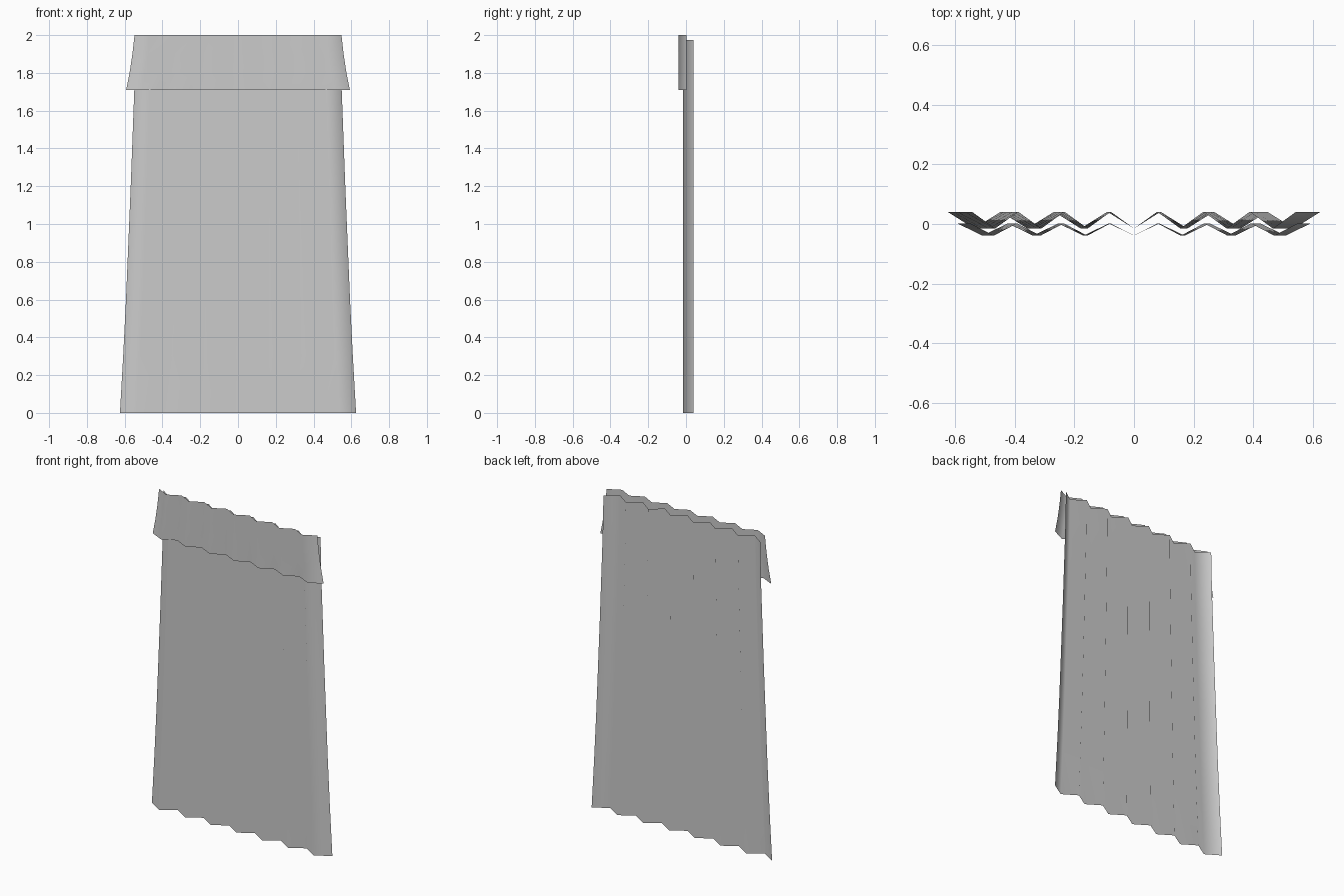
import bpy, bmesh

if "Cube" in bpy.data.objects:
    bpy.data.objects.remove(bpy.data.objects["Cube"])

FOLDS = 14  # flat panels across the cloth, fold tips alternate front and back


def pleated_sheet(name, rows, y_front, y_back):
    """Zigzag cloth; rows are (height, half width) from bottom to top."""
    bm = bmesh.new()
    grid = []
    for z, half in rows:
        grid.append([bm.verts.new((half * (2 * i / FOLDS - 1),
                                   y_front if i % 2 else y_back, z))
                     for i in range(FOLDS + 1)])
    for low, high in zip(grid, grid[1:]):
        for i in range(FOLDS):
            face = bm.faces.new((low[i], low[i + 1], high[i + 1], high[i]))
            face.smooth = True
    mesh = bpy.data.meshes.new(name)
    bm.to_mesh(mesh)
    bm.free()
    obj = bpy.data.objects.new(name, mesh)
    bpy.context.collection.objects.link(obj)
    return obj


# long hanging cloth, flaring gently towards the floor
pleated_sheet("curtain",
              [(0, 0.625), (0.3, 0.608), (0.6, 0.593), (1.2, 0.568),
               (1.71, 0.549), (1.975, 0.543)],
              -0.015, 0.041)

# short flared valance in front of the top
pleated_sheet("valance",
              [(1.71, 0.592), (1.8, 0.574), (1.9, 0.559), (2.0, 0.548)],
              -0.039, 0.002)
